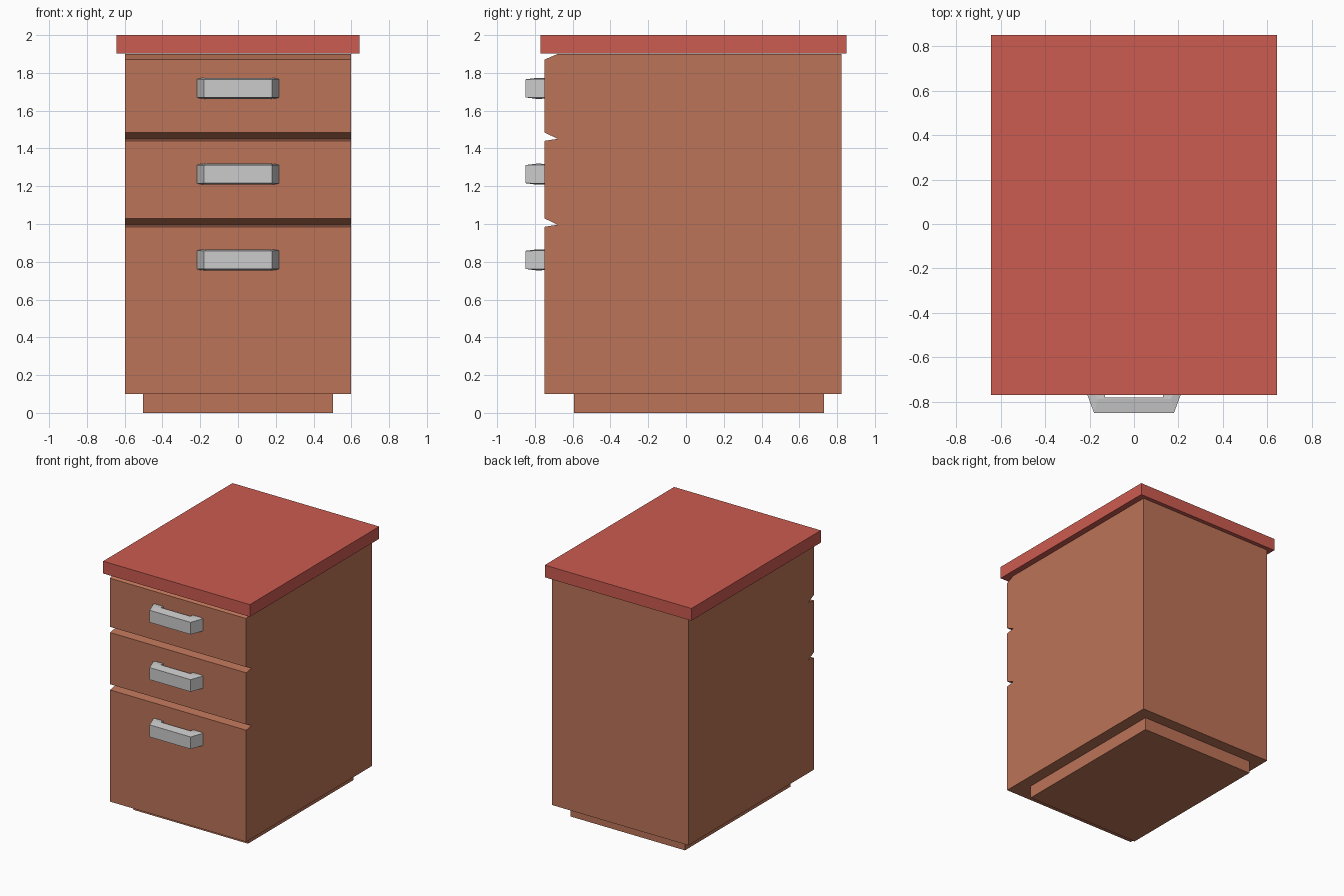
import bpy, bmesh

if "Cube" in bpy.data.objects:
    bpy.data.objects.remove(bpy.data.objects["Cube"])


def material(name, rgb):
    m = bpy.data.materials.new(name)
    m.diffuse_color = (*rgb, 1.0)
    m.use_nodes = True
    m.node_tree.nodes["Principled BSDF"].inputs["Base Color"].default_value = m.diffuse_color
    return m


wood = material("warm brown wood", (0.50, 0.172, 0.096))
red = material("red top", (0.60, 0.106, 0.08))
metal = material("light grey metal", (0.60, 0.60, 0.60))


def finish(bm, name, mat):
    bmesh.ops.recalc_face_normals(bm, faces=bm.faces[:])
    mesh = bpy.data.meshes.new(name)
    bm.to_mesh(mesh)
    bm.free()
    mesh.materials.append(mat)
    obj = bpy.data.objects.new(name, mesh)
    bpy.context.collection.objects.link(obj)
    return obj


def extrude_profile(name, profile, half_width, mat):
    """Side profile of (y, z) points, extruded across x."""
    bm = bmesh.new()
    face = bm.faces.new([bm.verts.new((-half_width, y, z)) for y, z in profile])
    ext = bmesh.ops.extrude_face_region(bm, geom=[face])
    verts = [g for g in ext["geom"] if isinstance(g, bmesh.types.BMVert)]
    bmesh.ops.translate(bm, verts=verts, vec=(2 * half_width, 0, 0))
    return finish(bm, name, mat)


def slab(name, half_width, y0, y1, z0, z1, mat):
    return extrude_profile(name, [(y0, z0), (y1, z0), (y1, z1), (y0, z1)], half_width, mat)


def handle(name, z):
    """Bent pull: cross-sections bridged along a U-shaped path."""
    # each point: x, y, half height (front edge, ridge, inner edge)
    end = [(0.217, -0.75, 0.049), (0.195, -0.75, 0.054), (0.13, -0.75, 0.054)]
    corner = [(0.18, -0.85, 0.048), (0.163, -0.787, 0.056), (0.13, -0.78, 0.056)]
    bm = bmesh.new()
    rings = []
    for side, section in ((-1, end), (-1, corner), (1, corner), (1, end)):
        ring = [(side * x, y, z + h) for x, y, h in section]
        ring += [(side * x, y, z - h) for x, y, h in reversed(section)]
        rings.append([bm.verts.new(p) for p in ring])
    for a, b in zip(rings, rings[1:]):
        for i in range(6):
            j = (i + 1) % 6
            bm.faces.new((a[i], a[j], b[j], b[i]))
    bm.faces.new(rings[0])
    bm.faces.new(rings[-1])
    return finish(bm, name, metal)


# cabinet body with grooves between the drawers
FRONT, GROOVE, BACK = -0.75, -0.68, 0.822
profile = [(BACK, 1.9), (BACK, 0.1), (FRONT, 0.1)]
for z in (0.985, 1.44):
    profile += [(FRONT, z), (GROOVE, z + 0.011), (FRONT, z + 0.045)]
profile += [(FRONT, 1.87), (GROOVE, 1.9)]
extrude_profile("cabinet_body", profile, 0.597, wood)

# recessed plinth and overhanging top
slab("plinth", 0.502, -0.592, 0.73, 0.0, 0.1, wood)
slab("cabinet_top", 0.643, -0.77, 0.85, 1.903, 2.0, red)

# drawer handles
for part, z in (("lower", 0.81), ("middle", 1.264), ("upper", 1.718)):
    handle(part + "_drawer_handle", z)
